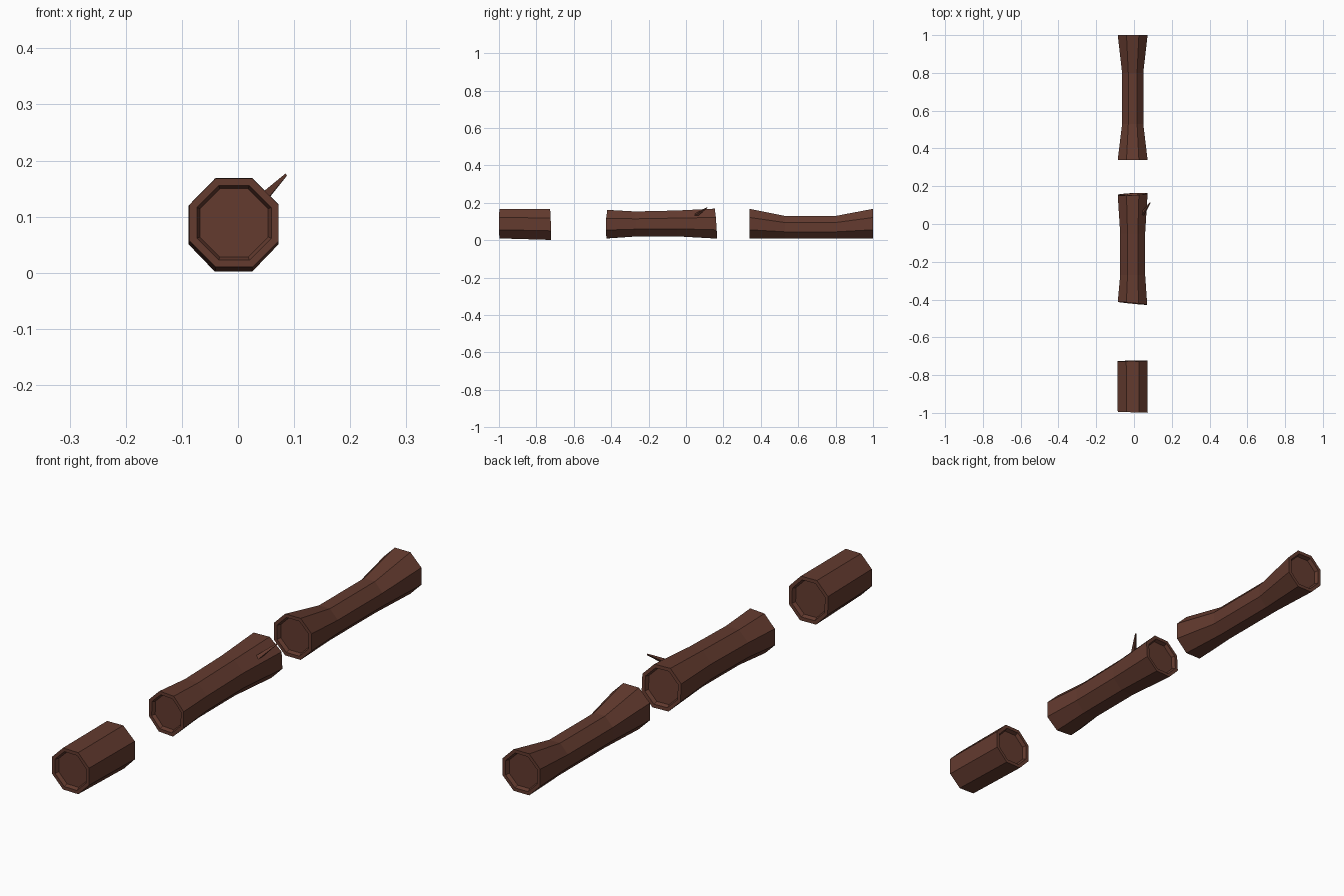
import bpy, bmesh, math
from mathutils import Vector, Matrix

if "Cube" in bpy.data.objects:
    bpy.data.objects.remove(bpy.data.objects["Cube"])

bark = bpy.data.materials.new("dark brown bark")
bark.diffuse_color = (0.125, 0.043, 0.028, 1)
bark.use_nodes = True
bark.node_tree.nodes["Principled BSDF"].inputs["Base Color"].default_value = bark.diffuse_color


def finish(name, bm):
    bmesh.ops.recalc_face_normals(bm, faces=bm.faces)
    me = bpy.data.meshes.new(name)
    bm.to_mesh(me)
    bm.free()
    me.materials.append(bark)
    ob = bpy.data.objects.new(name, me)
    bpy.context.collection.objects.link(ob)
    return ob


def log(name, sections):
    """Octagonal log; section = (y, cx, cz, half width, half height, slope in x, slope in z)."""
    bm = bmesh.new()

    def ring(sec, scale=1.0, dy=0.0):
        y, cx, cz, hw, hh, sx, sz = sec
        k = scale / math.cos(math.pi / 8)
        vs = []
        for i in range(8):
            a = math.pi / 8 + i * math.pi / 4
            x, z = hw * k * math.cos(a), hh * k * math.sin(a)
            vs.append(bm.verts.new((cx + x, y + dy + sx * x + sz * z, cz + z)))
        return vs

    first, last = sections[0], sections[-1]
    # recessed front end, body, recessed back end
    rings = [ring(first, 0.77, 0.014), ring(first, 0.84)]
    rings += [ring(s) for s in sections]
    rings += [ring(last, 0.84), ring(last, 0.77, -0.014)]
    for a, b in zip(rings, rings[1:]):
        for i in range(8):
            j = (i + 1) % 8
            bm.faces.new((a[i], a[j], b[j], b[i]))
    bm.faces.new(rings[0])
    bm.faces.new(rings[-1])
    return finish(name, bm)


# short straight log at the front
log("short_log", [
    (-0.997, -0.007, 0.089, 0.079, 0.079, -0.03, 0.0),
    (-0.725, -0.008, 0.085, 0.080, 0.083, 0.03, -0.03),
])

# middle log with slightly slanted ends and a gentle waist
log("middle_log", [
    (-0.42, -0.008, 0.086, 0.078, 0.076, -0.10, 0.03),
    (-0.27, -0.007, 0.087, 0.066, 0.067, 0.0, 0.0),
    (-0.05, -0.007, 0.090, 0.066, 0.069, 0.0, 0.0),
    (0.158, -0.007, 0.089, 0.079, 0.080, 0.05, -0.07),
])

# long log at the back, narrow waist lying on a flat underside
log("waisted_log", [
    (0.34, -0.007, 0.089, 0.079, 0.079, 0, 0),
    (0.53, -0.007, 0.070, 0.056, 0.060, 0, 0),
    (0.80, -0.007, 0.070, 0.056, 0.060, 0, 0),
    (1.00, -0.007, 0.089, 0.079, 0.079, 0, 0),
])

# broken twig on the middle log
base, tip = Vector((0.042, 0.048, 0.130)), Vector((0.085, 0.112, 0.174))
axis = tip - base
bm = bmesh.new()
bmesh.ops.create_cone(
    bm, cap_ends=True, segments=4, radius1=0.011, radius2=0.003, depth=axis.length,
    matrix=Matrix.Translation((base + tip) / 2) @ axis.to_track_quat('Z', 'Y').to_matrix().to_4x4())
finish("twig", bm)
